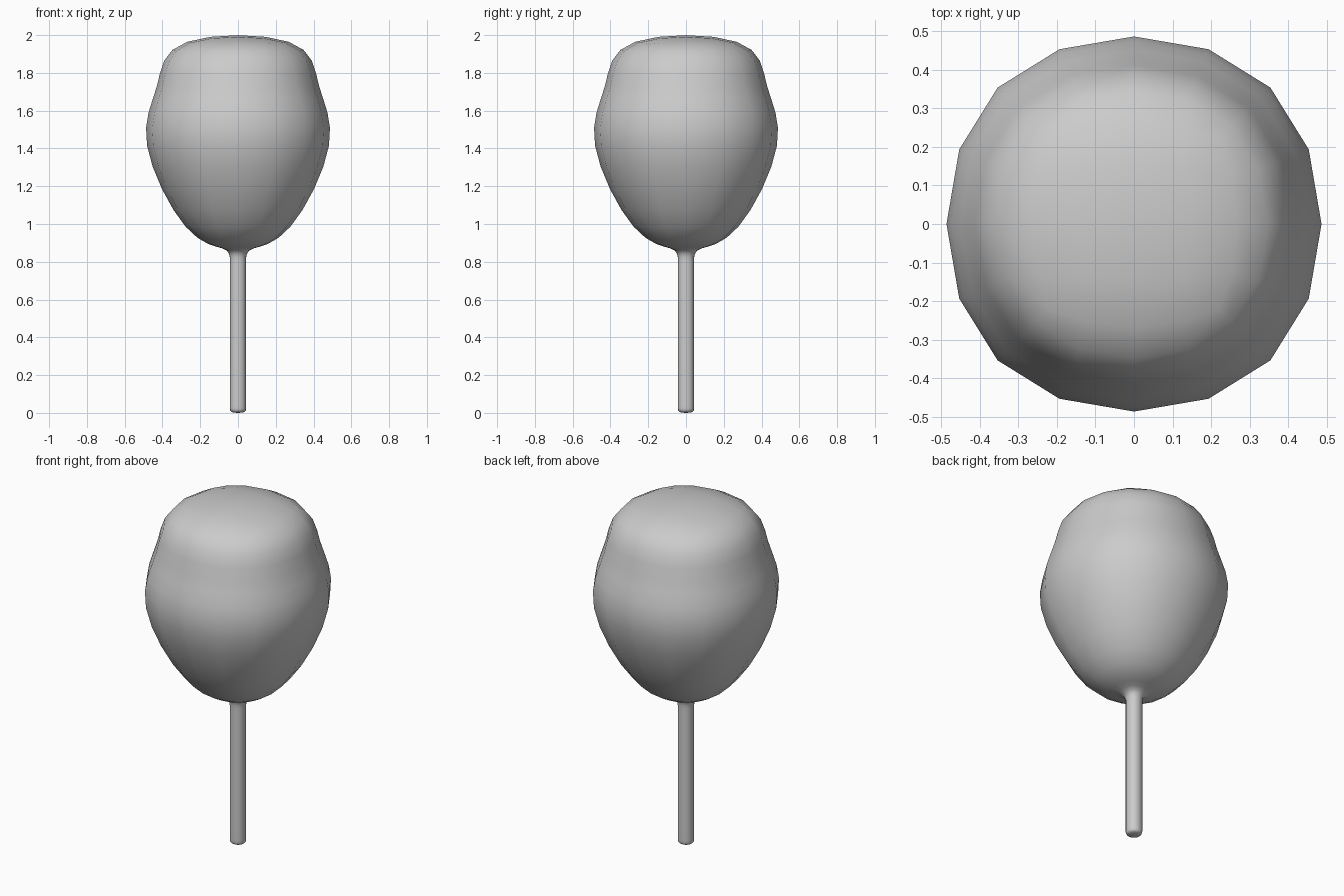
import bpy, bmesh

if "Cube" in bpy.data.objects:
    bpy.data.objects.remove(bpy.data.objects["Cube"])

# Square cage rings (half width, height), from foot of stem to top of crown
RINGS = [
    (0.047, -0.002), (0.047, 0.025), (0.047, 0.10), (0.047, 0.72),
    (0.047, 0.81), (0.047, 0.88),                    # stem
    (0.29, 0.89), (0.605, 1.47), (0.442, 1.72), (0.44, 2.024),  # crown
]

bm = bmesh.new()
loops = []
for a, z in RINGS:
    loops.append([bm.verts.new((sx * a, sy * a, z))
                  for sx, sy in ((-1, -1), (1, -1), (1, 1), (-1, 1))])

# Walls between neighbouring rings
for low, high in zip(loops, loops[1:]):
    for i in range(4):
        j = (i + 1) % 4
        bm.faces.new((low[i], low[j], high[j], high[i]))

# End caps
bm.faces.new(loops[0][::-1])
bm.faces.new(loops[-1])

mesh = bpy.data.meshes.new("round_tree")
bm.to_mesh(mesh)
bm.free()
for p in mesh.polygons:
    p.use_smooth = True

tree = bpy.data.objects.new("round_tree", mesh)
bpy.context.collection.objects.link(tree)

# Subdivision rounds the square cage into a sixteen-sided smooth form
sub = tree.modifiers.new("rounding", 'SUBSURF')
sub.levels = 2
sub.render_levels = 2
